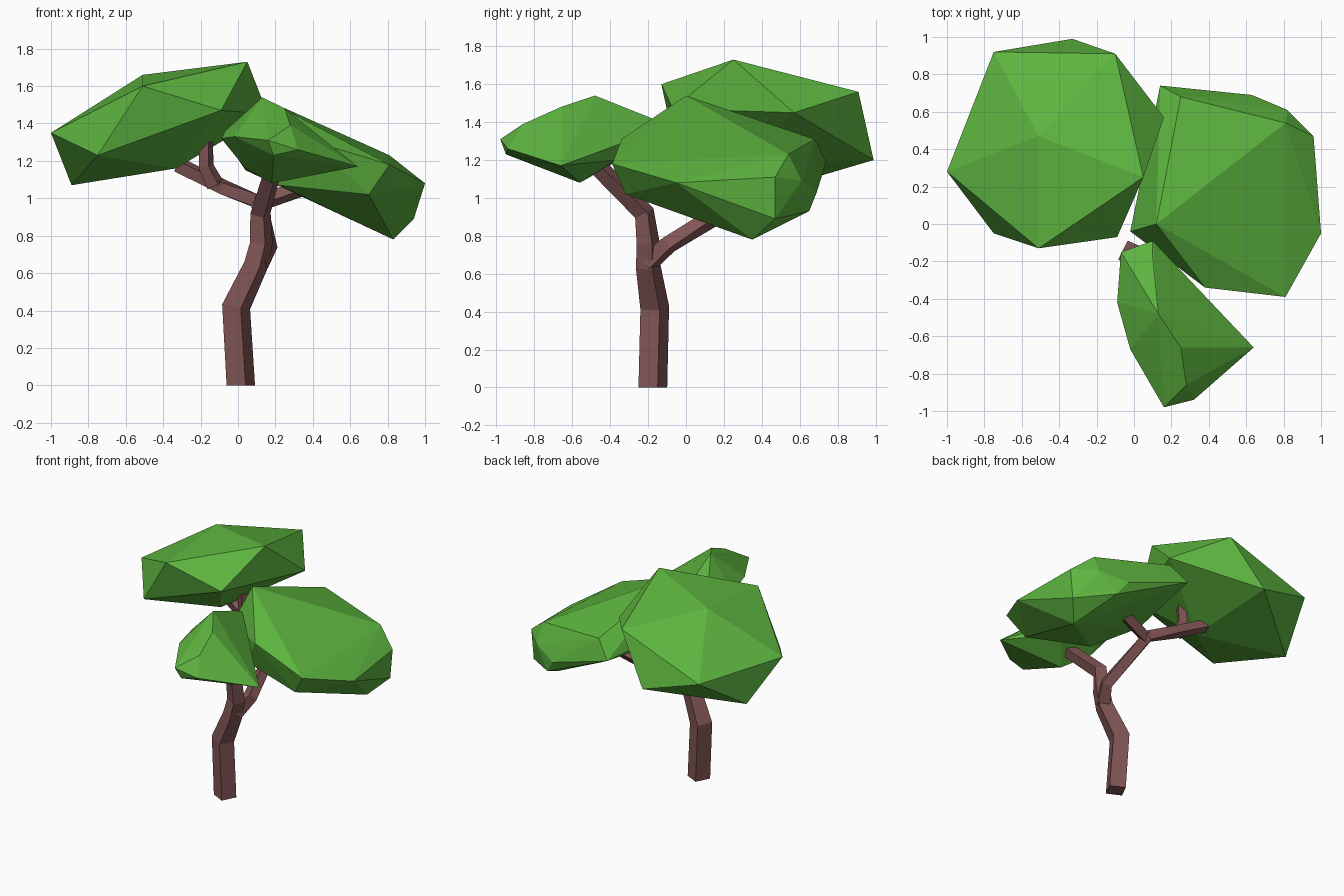
import bpy, bmesh, math
from mathutils import Vector

if "Cube" in bpy.data.objects:
    bpy.data.objects.remove(bpy.data.objects["Cube"])


def material(name, rgb):
    m = bpy.data.materials.new(name)
    m.diffuse_color = (*rgb, 1)
    m.use_nodes = True
    m.node_tree.nodes["Principled BSDF"].inputs["Base Color"].default_value = m.diffuse_color
    return m


LEAF = material("leaf_green", (0.11, 0.46, 0.05))
BARK = material("bark_brown", (0.22, 0.09, 0.09))


def finish(bm, name, mat):
    bmesh.ops.recalc_face_normals(bm, faces=bm.faces[:])
    me = bpy.data.meshes.new(name)
    bm.to_mesh(me)
    bm.free()
    me.materials.append(mat)
    bpy.context.collection.objects.link(bpy.data.objects.new(name, me))


def canopy(name, corners):
    """Faceted leaf clump: convex hull around its corners."""
    bm = bmesh.new()
    for c in corners:
        bm.verts.new(c)
    bmesh.ops.convex_hull(bm, input=bm.verts[:])
    bmesh.ops.delete(bm, geom=[v for v in bm.verts if not v.link_faces], context='VERTS')
    finish(bm, name, LEAF)


def limb(name, path, sides=4, turn=-71.6):
    """Square tapering tube along (x, y, z, radius) points."""
    bm = bmesh.new()
    pts = [Vector(p[:3]) for p in path]
    rings = []
    for i, p in enumerate(pts):
        d0 = (p - pts[i - 1]).normalized() if i else Vector()
        d1 = (pts[i + 1] - p).normalized() if i + 1 < len(pts) else Vector()
        q = Vector((0, 0, 1)).rotation_difference(d0 + d1)
        if i == 0 and p.z == 0:
            q.identity()
        ring = []
        for k in range(sides):
            a = math.radians(turn) + k * math.tau / sides
            ring.append(bm.verts.new(p + q @ Vector((math.cos(a), math.sin(a), 0)) * path[i][3]))
        rings.append(ring)
    for a, b in zip(rings, rings[1:]):
        for k in range(sides):
            n = (k + 1) % sides
            bm.faces.new((a[k], a[n], b[n], b[k]))
    bm.faces.new(rings[0])
    bm.faces.new(rings[-1])
    finish(bm, name, BARK)


# Trunk leading into the front branch
limb("trunk", [(.015, -.175, 0, .08), (-.01, -.165, .42, .08), (.095, -.2, .64, .068),
               (.125, -.2, .76, .064), (.12, -.22, .92, .057), (.19, -.46, 1.16, .05)])
# Rear branch and its two offshoots
limb("rear_branch", [(.11, -.2, .66, .06), (.165, -.09, .755, .05), (.11, .28, .98, .05),
                     (-.08, .33, 1.06, .045), (-.32, .37, 1.18, .045)])
limb("right_twig", [(.1, .26, .97, .045), (.33, .3, 1.05, .045)])
limb("upright_twig", [(-.12, .32, 1.07, .05), (-.17, .31, 1.17, .042), (-.17, .3, 1.32, .038)])

# Large canopy at the back left
canopy("left_canopy", [
    (.05, .25, 1.73), (-.51, .47, 1.66), (-.51, -.13, 1.6), (-1, .28, 1.35), (-.75, .92, 1.32),
    (-.33, .99, 1.2), (-.1, .91, 1.56), (.16, .57, 1.45), (-.09, -.07, 1.47),
    (-.75, -.05, 1.23), (-.89, .55, 1.07), (-.33, .27, 1.16)])
# Canopy on the right
canopy("right_canopy", [
    (.12, 0, 1.54), (.25, .68, 1.31), (.14, .74, 1.19), (.81, .54, 1.23), (.96, .47, 1.11),
    (1, -.05, 1.08), (.81, -.39, 1.18), (.7, -.32, 1.02), (.38, -.34, 1.31), (.83, .35, .78),
    (.94, .47, .89), (.82, .61, 1.09), (.63, .69, 1.03), (.7, .65, .93), (.22, -.2, 1.07),
    (-.02, -.04, 1.24), (.04, .1, 1.15)])
# Small canopy at the front
canopy("front_canopy", [
    (.13, -.48, 1.54), (.25, -.66, 1.48), (.64, -.66, 1.17), (.16, -.98, 1.31), (.32, -.94, 1.26),
    (.19, -.95, 1.23), (.28, -.86, 1.39), (.18, -.56, 1.08), (-.02, -.67, 1.33),
    (-.09, -.42, 1.32), (-.07, -.15, 1.36), (.1, -.09, 1.38), (.1, -.18, 1.42), (.33, -.37, 1.2),
    (.04, -.42, 1.16)])
